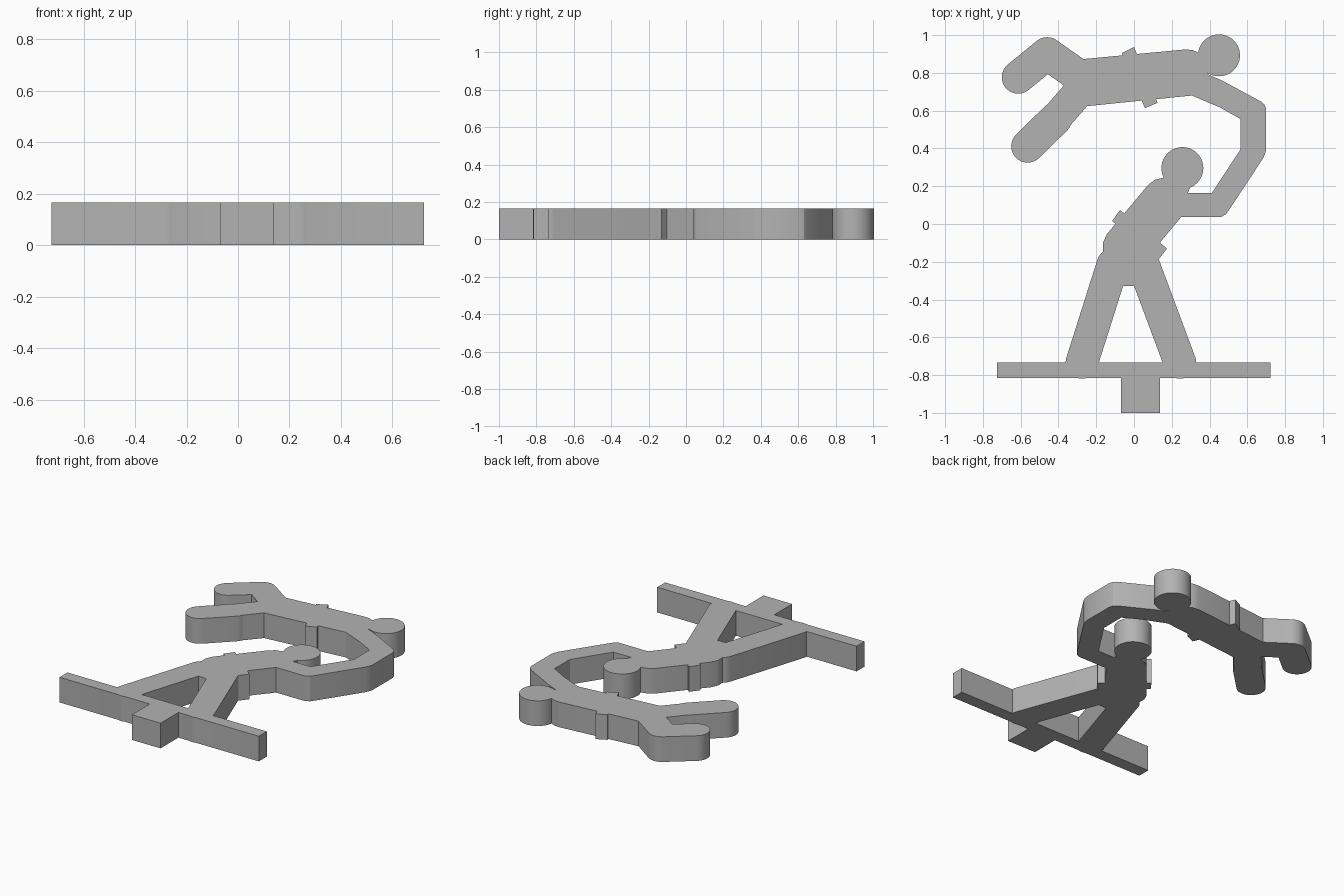
import bpy
import bmesh
from math import atan2, cos, pi, radians, sin

THICKNESS = 0.165
HEAD_RADIUS = 0.111
LIMB_RADIUS = 0.087

default_cube = bpy.data.objects.get("Cube")
if default_cube:
    bpy.data.objects.remove(default_cube, do_unlink=True)

grey = bpy.data.materials.new("plain grey")
grey.use_nodes = True
colour = (0.45, 0.45, 0.45, 1)
grey.diffuse_color = colour
grey.node_tree.nodes["Principled BSDF"].inputs["Base Color"].default_value = colour


def prism(name, outline):
    """Extrude a flat outline to the full thickness of the piece."""
    mesh = bpy.data.meshes.new(name)
    bm = bmesh.new()
    base = bm.faces.new([bm.verts.new((x, y, 0)) for x, y in outline])
    top = bmesh.ops.extrude_face_region(bm, geom=[base], use_keep_orig=True)
    moved = [v for v in top["geom"] if isinstance(v, bmesh.types.BMVert)]
    bmesh.ops.translate(bm, verts=moved, vec=(0, 0, THICKNESS))
    bmesh.ops.recalc_face_normals(bm, faces=bm.faces)
    bm.to_mesh(mesh)
    bm.free()
    mesh.materials.append(grey)
    part = bpy.data.objects.new(name, mesh)
    bpy.context.scene.collection.objects.link(part)
    return part


def arc(centre, radius, start, end, steps):
    return [(centre[0] + radius * cos(start + (end - start) * i / steps),
             centre[1] + radius * sin(start + (end - start) * i / steps))
            for i in range(steps + 1)]


def disc(name, centre, radius):
    return prism(name, arc(centre, radius, 0, 2 * pi, 48)[:-1])


def limb(name, start, end, radius=LIMB_RADIUS):
    """Straight limb with a half-round at both ends."""
    angle = atan2(end[1] - start[1], end[0] - start[0])
    return prism(name, arc(end, radius, angle - pi / 2, angle + pi / 2, 20)
                 + arc(start, radius, angle + pi / 2, angle + 3 * pi / 2, 20))


def bar(name, left, right, front, back):
    return prism(name, [(left, front), (right, front), (right, back), (left, back)])


# Stand
stand = bar("acrobats_on_stand", -0.725, 0.722, -0.815, -0.733)
parts = [
    bar("post", -0.07, 0.138, -1, -0.78),
    # Lower acrobat: legs, body, belt and head
    limb("lower_right_leg", (-0.276, -0.733), (-0.112, -0.215), 0.086),
    limb("lower_left_leg", (0.243, -0.733), (0.05, -0.215), 0.086),
    prism("lower_body", [
        (-0.058, -0.328), (0.005, -0.328), (0.13, -0.195), (0.14, -0.095),
        (0.25, 0.037), (0.3, 0.1), (0.285, 0.164), (0.3, 0.2), (0.25, 0.25),
        (0.153, 0.245), (0.11, 0.234), (0.074, 0.206), (-0.143, -0.053),
        (-0.165, -0.1), (-0.163, -0.16), (-0.13, -0.22)]),
    prism("lower_belt", [(-0.116, 0.016), (0.132, -0.185),
                         (0.175, -0.13), (-0.074, 0.074)]),
    disc("lower_head", (0.256, 0.296), HEAD_RADIUS),
    # Joined arms run from one pair of shoulders to the other
    prism("joined_arms", [
        (0.2, 0.037), (0.46, 0.037), (0.487, 0.052), (0.507, 0.08),
        (0.685, 0.35), (0.7, 0.39), (0.7, 0.605), (0.692, 0.63), (0.675, 0.647),
        (0.465, 0.76), (0.39, 0.793), (0.25, 0.8), (0.307, 0.68),
        (0.455, 0.617), (0.565, 0.555), (0.565, 0.397), (0.412, 0.164),
        (0.2, 0.164)]),
    # Upper acrobat: body, belt, head and bent legs
    prism("upper_body", [
        (-0.37, 0.735), (-0.248, 0.624), (0.307, 0.68), (0.39, 0.793),
        (0.39, 0.87), (0.34, 0.908), (0.31, 0.921), (0.27, 0.924),
        (-0.27, 0.873)]),
    prism("upper_belt", [(-0.065, 0.905), (0.058, 0.613),
                         (0.125, 0.642), (0, 0.937)]),
    disc("upper_head", (0.45, 0.893), HEAD_RADIUS),
    prism("upper_right_thigh", [
        (-0.248, 0.624), (-0.33, 0.53), (-0.415, 0.44), (-0.54, 0.55),
        (-0.476, 0.613), (-0.37, 0.735), (-0.27, 0.8)]),
    limb("upper_right_leg", (-0.563, 0.412), (-0.415, 0.557)),
    limb("upper_left_thigh", (-0.46, 0.902), (-0.3, 0.79)),
    limb("upper_left_leg", (-0.613, 0.777), (-0.46, 0.902)),
]

# Fuse every part into one cut-out solid
bpy.context.view_layer.objects.active = stand
for part in parts:
    fuse = stand.modifiers.new(part.name, "BOOLEAN")
    fuse.operation = "UNION"
    fuse.solver = "EXACT"
    fuse.object = part
    bpy.ops.object.modifier_apply(modifier=fuse.name)
    bpy.data.objects.remove(part, do_unlink=True)

# Tidy the flat faces, then smooth only the rounded sides
bm = bmesh.new()
bm.from_mesh(stand.data)
bmesh.ops.remove_doubles(bm, verts=bm.verts, dist=0.0005)
bmesh.ops.dissolve_limit(bm, angle_limit=radians(0.5), verts=bm.verts, edges=bm.edges)
bm.to_mesh(stand.data)
bm.free()
bpy.ops.object.select_all(action="DESELECT")
stand.select_set(True)
bpy.ops.object.shade_smooth_by_angle(angle=radians(25))
